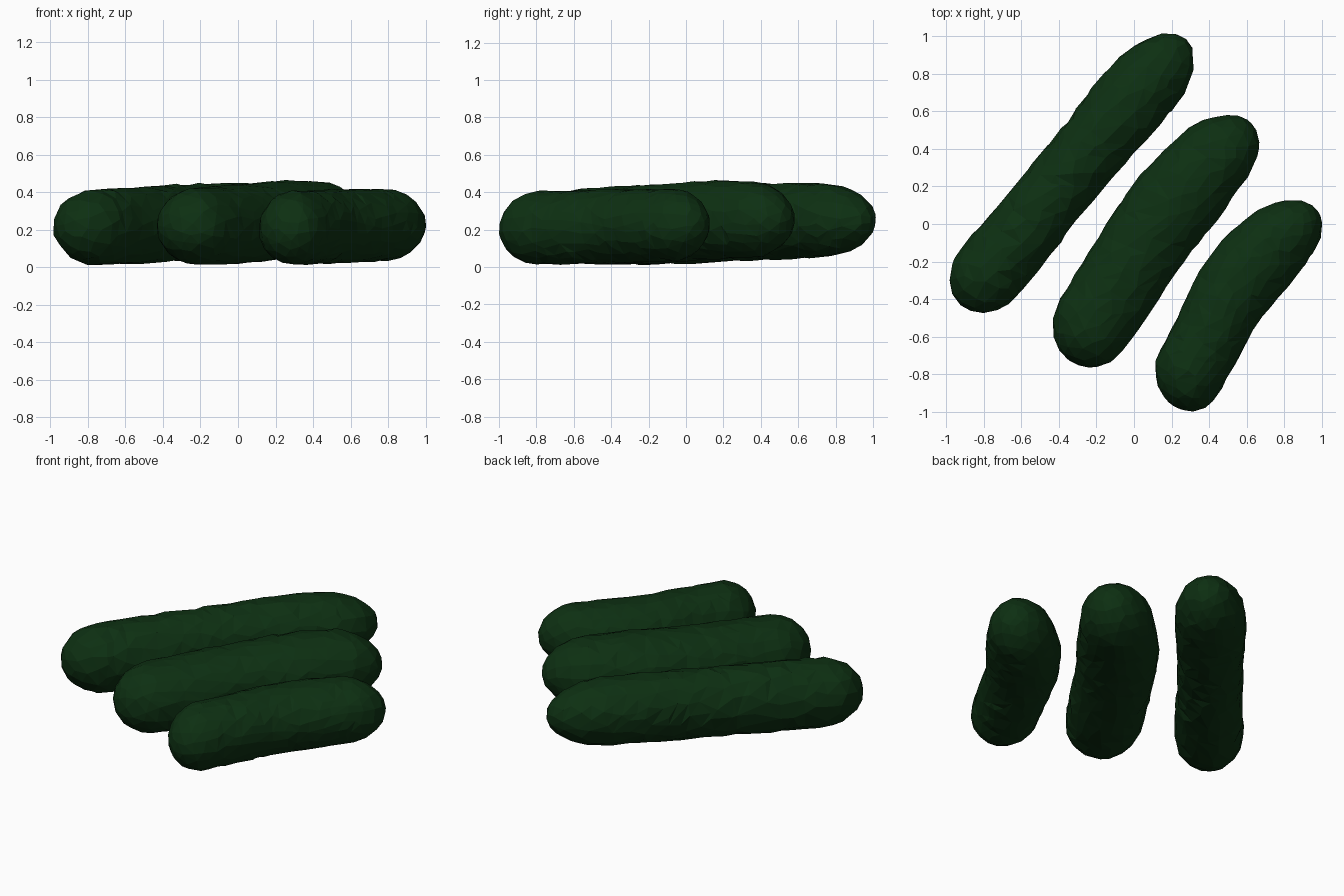
import bpy, bmesh, math
from mathutils import Vector, noise

if "Cube" in bpy.data.objects:
    bpy.data.objects.remove(bpy.data.objects["Cube"])

SIDES, RINGS = 36, 80

skin = bpy.data.materials.new("dark_green_skin")
skin.diffuse_color = (0.004, 0.029, 0.006, 1)
skin.use_nodes = True
skin.node_tree.nodes["Principled BSDF"].inputs["Base Color"].default_value = skin.diffuse_color


def sample(stations, t):
    """Smoothly interpolate (t, offset, half width, z, half height) stations."""
    n = len(stations)
    i = 0
    while i < n - 2 and t > stations[i + 1][0]:
        i += 1
    p0, p1 = stations[max(i - 1, 0)], stations[i]
    p2, p3 = stations[i + 1], stations[min(i + 2, n - 1)]
    u = (t - p1[0]) / (p2[0] - p1[0])
    return [0.5 * (2 * b + (c - a) * u + (2 * a - 5 * b + 4 * c - d) * u * u
                   + (3 * b - a - 3 * c + d) * u ** 3)
            for a, b, c, d in zip(p0[1:], p1[1:], p2[1:], p3[1:])]


def cucumber(name, direction, stations, caps, bump, seed):
    d = Vector((direction[0], direction[1], 0)).normalized()
    side = Vector((d.y, -d.x, 0))
    start, end = stations[0][0], stations[-1][0]
    bm = bmesh.new()
    rings = []
    for k in range(RINGS + 1):
        # rings gather towards both rounded ends
        s = k / RINGS
        s = 0.5 * s + 0.25 * (1 - math.cos(math.pi * s))
        s = min(max(s, 0.0006), 0.9994)
        t = start + (end - start) * s
        off, w, z, h = sample(stations, t)
        f = 1
        for dist, cap in ((t - start, caps[0]), (end - t, caps[1])):
            if dist < cap:
                f *= (1 - (1 - dist / cap) ** 2.1) ** 0.5
        ring = []
        for j in range(SIDES):
            a = 2 * math.pi * j / SIDES
            unit = side * math.cos(a) + Vector((0, 0, math.sin(a)))
            q = unit * 1.1 + d * t * 8 + Vector((seed, 0, seed))
            g = f * (1 + bump * (0.6 * noise.noise(q * 1.3) + 0.8 * noise.noise(q * 3.1)))
            p = d * t + side * (off + w * g * math.cos(a))
            p.z = z + h * g * math.sin(a)
            ring.append(bm.verts.new(p))
        rings.append(ring)
    for lo, hi in zip(rings, rings[1:]):
        for j in range(SIDES):
            m = (j + 1) % SIDES
            bm.faces.new((lo[j], lo[m], hi[m], hi[j]))
    bm.faces.new(rings[0])
    bm.faces.new(rings[-1])
    bmesh.ops.recalc_face_normals(bm, faces=bm.faces)
    mesh = bpy.data.meshes.new(name)
    bm.to_mesh(mesh)
    bm.free()
    mesh.materials.append(skin)
    ob = bpy.data.objects.new(name, mesh)
    bpy.context.collection.objects.link(ob)
    # irregular flat facets
    dec = ob.modifiers.new("facets", 'DECIMATE')
    dec.ratio = 0.13
    return ob


# long cucumber, nearly straight and the most wrinkled
cucumber("long_cucumber", (0.65, 0.76), [
    (-0.93, -0.420, 0.190, 0.213, 0.190),
    (-0.60, -0.420, 0.196, 0.215, 0.202),
    (-0.20, -0.429, 0.187, 0.228, 0.203),
    (0.15, -0.437, 0.187, 0.240, 0.202),
    (0.50, -0.441, 0.203, 0.250, 0.198),
    (0.93, -0.432, 0.180, 0.250, 0.175)], (0.24, 0.32), 0.05, 3.7)

# middle cucumber, thickest
cucumber("middle_cucumber", (0.62, 0.785), [
    (-0.785, 0.172, 0.208, 0.217, 0.198),
    (-0.40, 0.143, 0.224, 0.221, 0.208),
    (0.00, 0.106, 0.228, 0.235, 0.210),
    (0.25, 0.101, 0.233, 0.250, 0.209),
    (0.55, 0.114, 0.208, 0.254, 0.203),
    (0.81, 0.140, 0.180, 0.252, 0.180)], (0.23, 0.26), 0.035, 11.2)

# short cucumber, bent in the middle
cucumber("short_cucumber", (0.6, 0.8), [
    (-0.65, 0.736, 0.192, 0.203, 0.190),
    (-0.45, 0.706, 0.193, 0.208, 0.195),
    (-0.28, 0.682, 0.196, 0.212, 0.197),
    (0.00, 0.638, 0.206, 0.217, 0.197),
    (0.25, 0.645, 0.212, 0.222, 0.195),
    (0.46, 0.670, 0.186, 0.226, 0.188),
    (0.65, 0.702, 0.160, 0.228, 0.165)], (0.20, 0.22), 0.035, 23.9)
